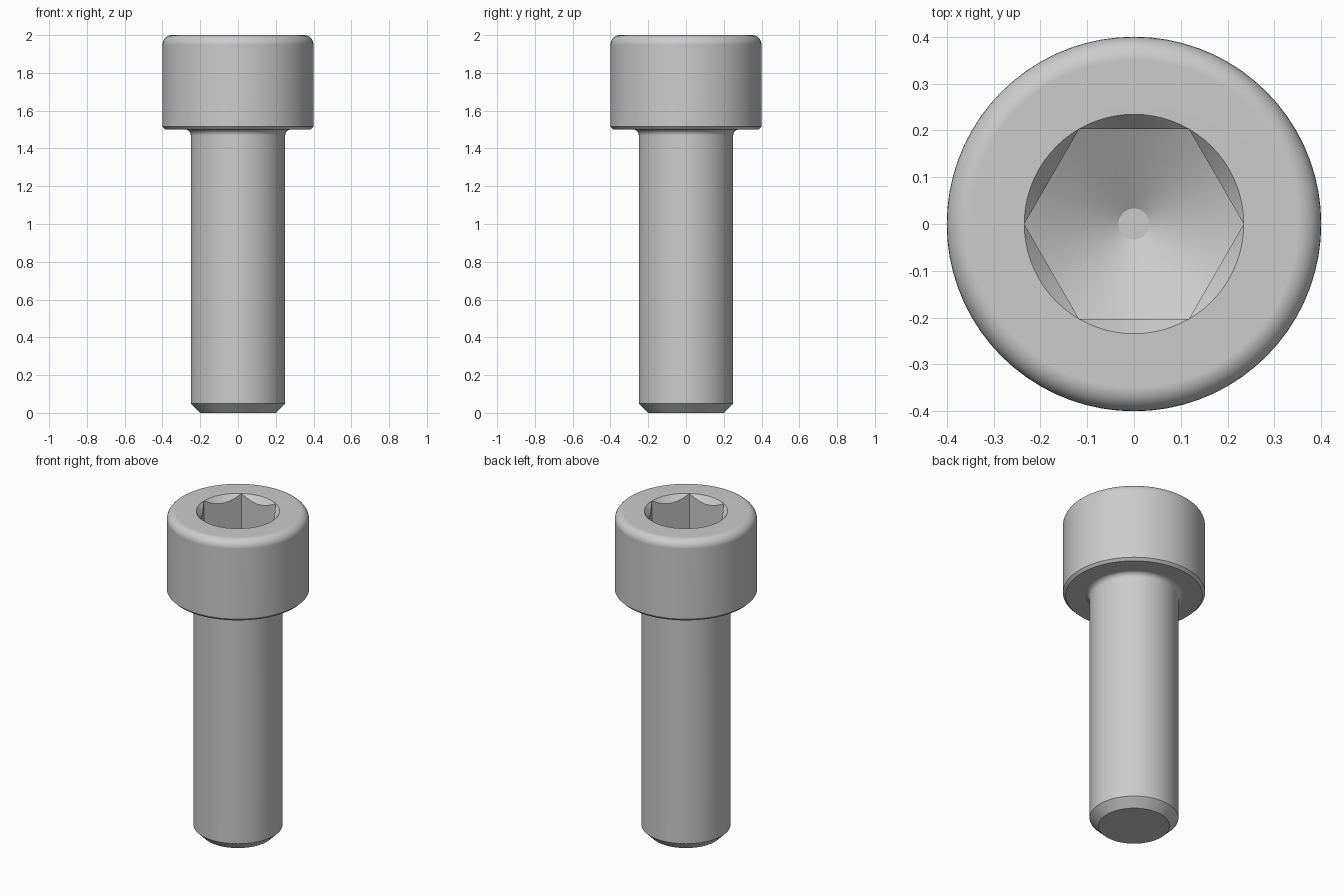
import bpy, bmesh
from math import sin, cos, tan, pi, radians

cube = bpy.data.objects.get("Cube")
if cube:
    bpy.data.objects.remove(cube, do_unlink=True)

SEG = 72
APOTHEM = 0.203
CORNER = APOTHEM / cos(pi / 6)
SOCKET_Z = 1.75


def arc(cr, cz, rad, a0, a1, steps=7):
    """Points (radius, height) along a fillet."""
    angles = [radians(a0 + (a1 - a0) * i / steps) for i in range(steps + 1)]
    return [(cr + rad * cos(a), cz + rad * sin(a)) for a in angles]


def hexagon(t):
    """Radius of the hexagonal socket at angle t, corners on the x axis."""
    return APOTHEM / cos(t % (pi / 3) - pi / 6)


def round_ring(r, z):
    return lambda t: (r, z)


def scallop(t):
    r = hexagon(t)
    return r, 2 - (CORNER - r) * tan(radians(50))


def socket_floor(t):
    r = hexagon(t)
    return r, SOCKET_Z - (CORNER - r) * tan(radians(30))


# Outer profile: chamfered tip, shank, neck fillet, head with rounded top
outer = [(0.2, 0), (0.25, 0.05)]
outer += arc(0.28, 1.47, 0.03, 180, 90)
outer += [(0.385, 1.5), (0.4, 1.515)]
outer += arc(0.35, 1.95, 0.05, 0, 90)
rings = [round_ring(*p) for p in outer]

# Hexagonal socket: rim, scalloped countersink, walls, drilled cone floor
tip_r = 0.033
rings += [round_ring(CORNER, 2), scallop, socket_floor,
          round_ring(tip_r, SOCKET_Z - (CORNER - tip_r) * tan(radians(30)))]

bm = bmesh.new()
loops = []
for ring in rings:
    loop = []
    for i in range(SEG):
        t = 2 * pi * i / SEG
        r, z = ring(t)
        loop.append(bm.verts.new((r * cos(t), r * sin(t), z)))
    loops.append(loop)
for a, b in zip(loops, loops[1:]):
    for i in range(SEG):
        j = (i + 1) % SEG
        bm.faces.new((a[i], a[j], b[j], b[i]))
bm.faces.new(loops[0][::-1])
bm.faces.new(loops[-1])
bmesh.ops.remove_doubles(bm, verts=bm.verts, dist=0.0001)
bmesh.ops.recalc_face_normals(bm, faces=bm.faces)

mesh = bpy.data.meshes.new("socket_head_bolt")
bm.to_mesh(mesh)
bm.free()
bolt = bpy.data.objects.new("socket_head_bolt", mesh)
bpy.context.collection.objects.link(bolt)

# Plain grey steel
steel = bpy.data.materials.new("grey_steel")
steel.use_nodes = True
colour = (0.6, 0.6, 0.6, 1)
steel.diffuse_color = colour
steel.node_tree.nodes["Principled BSDF"].inputs["Base Color"].default_value = colour
mesh.materials.append(steel)

# Smooth round surfaces, crisp edges
bpy.ops.object.select_all(action="DESELECT")
bolt.select_set(True)
bpy.context.view_layer.objects.active = bolt
bpy.ops.object.shade_smooth_by_angle(angle=radians(28))
weighted = bolt.modifiers.new("weighted_normals", "WEIGHTED_NORMAL")
weighted.keep_sharp = True
